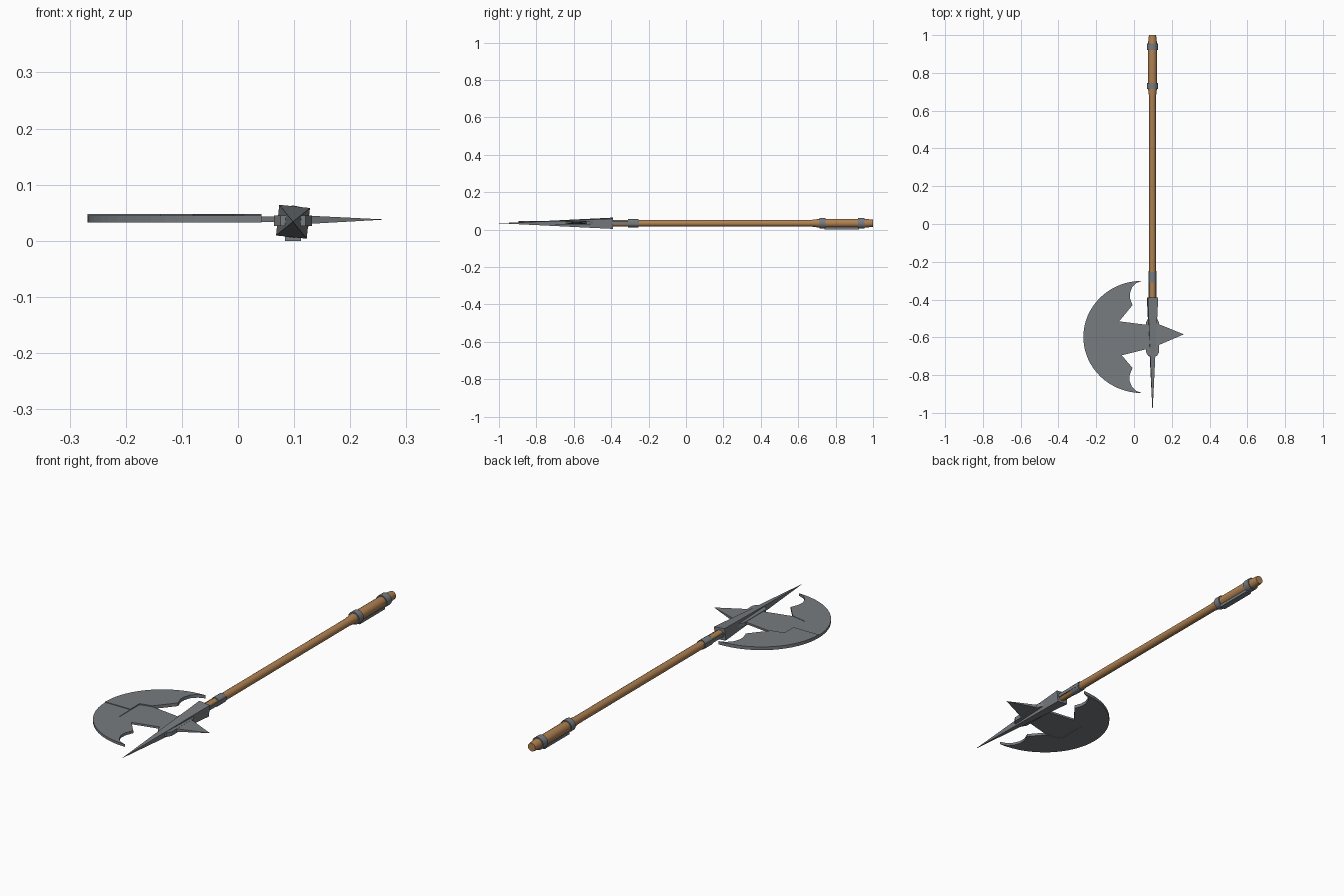
import bpy, bmesh, math
from mathutils import Matrix, Vector

if "Cube" in bpy.data.objects:
    bpy.data.objects.remove(bpy.data.objects["Cube"])

CX, CZ = 0.098, 0.034   # shaft axis
BY = -0.598             # blade centre line


def material(name, rgb):
    m = bpy.data.materials.new(name)
    m.diffuse_color = (*rgb, 1)
    m.use_nodes = True
    m.node_tree.nodes["Principled BSDF"].inputs["Base Color"].default_value = m.diffuse_color
    return m


wood = material("warm wood", (0.43, 0.22, 0.085))
steel = material("grey steel", (0.185, 0.20, 0.215))


def finish(name, bm, mat, smooth=False):
    bmesh.ops.recalc_face_normals(bm, faces=bm.faces)
    me = bpy.data.meshes.new(name)
    bm.to_mesh(me)
    bm.free()
    me.materials.append(mat)
    ob = bpy.data.objects.new(name, me)
    bpy.context.collection.objects.link(ob)
    if smooth:
        bpy.ops.object.select_all(action='DESELECT')
        ob.select_set(True)
        bpy.context.view_layer.objects.active = ob
        bpy.ops.object.shade_smooth_by_angle(angle=math.radians(35))
    return ob


def lathe(name, profile, mat, n=16):
    """Turned part along y: profile is (y, radius)."""
    bm = bmesh.new()
    rings = []
    for y, r in profile:
        rings.append([bm.verts.new((CX + r * math.cos(2 * math.pi * i / n), y,
                                    CZ + r * math.sin(2 * math.pi * i / n))) for i in range(n)])
    for a, b in zip(rings, rings[1:]):
        for i in range(n):
            bm.faces.new((a[i], a[(i + 1) % n], b[(i + 1) % n], b[i]))
    bm.faces.new(rings[0])
    bm.faces.new(rings[-1])
    return finish(name, bm, mat, True)


def plate(name, pts, z0, z1, mat):
    """Flat outline in xy extruded between two heights."""
    bm = bmesh.new()
    f = bm.faces.new([bm.verts.new((x, y, z0)) for x, y in pts])
    top = bmesh.ops.extrude_face_region(bm, geom=[f])["geom"]
    for v in top:
        if isinstance(v, bmesh.types.BMVert):
            v.co.z = z1
    return finish(name, bm, mat)


def box(name, lo, hi, mat):
    return plate(name, [(lo[0], lo[1]), (hi[0], lo[1]), (hi[0], hi[1]), (lo[0], hi[1])],
                 lo[2], hi[2], mat)


# wooden shaft with thicker grip
lathe("shaft", [(-0.45, 0.018), (0.67, 0.018), (0.72, 0.024), (0.955, 0.024), (1.0, 0.019)], wood)

# grip rings and the collar below the head
for name, y0, y1, r in (("grip_ring_inner", 0.715, 0.747, 0.029),
                        ("grip_ring_outer", 0.92, 0.955, 0.029),
                        ("neck_collar", -0.31, -0.255, 0.0215)):
    lathe(name, [(y0, r), (y1, r)], steel)

# metal strip under the grip, side straps at the neck
box("grip_strip", (CX - 0.014, 0.74, 0.0), (CX + 0.014, 0.925, 0.013), steel)
for s in (-1, 1):
    x = CX + s * 0.018
    box("neck_strap", (x - 0.003, -0.41, 0.027), (x + 0.003, -0.25, 0.043), steel)

# long four-sided spike, slightly twisted
bm = bmesh.new()
rot = Matrix.Rotation(math.radians(6), 3, 'Y')
base = [bm.verts.new(Vector((CX, -0.39, CZ)) + rot @ Vector((a * 0.0275, 0, b * 0.0275)))
        for a, b in ((-1, -1), (1, -1), (1, 1), (-1, 1))]
tip = bm.verts.new((CX, -1.0, CZ))
bm.faces.new(base)
for i in range(4):
    bm.faces.new((base[i], base[(i + 1) % 4], tip))
finish("top_spike", bm, steel)

# chamfered block that holds the blade
plate("head_block", [(CX - 0.022, -0.70), (CX + 0.022, -0.70), (CX + 0.034, -0.68),
                     (CX + 0.034, -0.52), (CX + 0.022, -0.495), (CX - 0.022, -0.495),
                     (CX - 0.034, -0.52), (CX - 0.034, -0.68)], 0.026, 0.045, steel)

# crescent blade in two halves
def arc(a0, a1, n=16):
    return [(0.042 - 0.31 * math.cos(math.radians(a0 + (a1 - a0) * i / n)),
             BY + 0.297 * math.sin(math.radians(a0 + (a1 - a0) * i / n))) for i in range(n + 1)]


upper = arc(0, 90) + [(0.012, -0.313), (-0.01, -0.335), (-0.021, -0.365), (-0.021, -0.395),
                      (-0.008, -0.43), (-0.08, -0.517), (-0.138, -0.53), (-0.138, BY)]
lower = arc(0, -90) + [(0.01, -0.883), (-0.012, -0.86), (-0.024, -0.83), (-0.023, -0.80),
                       (-0.008, -0.762), (-0.065, -0.695), (-0.138, -0.68), (-0.138, BY)]
plate("blade_upper", upper, 0.033, 0.048, steel)
plate("blade_lower", lower, 0.033, 0.045, steel)

# tongue joining blade to block
plate("blade_tongue", [(-0.14, -0.53), (-0.08, -0.515), (0.075, -0.535), (0.075, -0.66),
                       (-0.065, -0.695), (-0.14, -0.68)], 0.034, 0.043, steel)

# pointed back spike, tapering in both directions
bm = bmesh.new()
base = [bm.verts.new((0.122, y, z)) for y, z in
        ((-0.527, 0.030), (-0.645, 0.030), (-0.645, 0.045), (-0.527, 0.045))]
tip = bm.verts.new((0.264, -0.584, 0.038))
bm.faces.new(base)
for i in range(4):
    bm.faces.new((base[i], base[(i + 1) % 4], tip))
finish("back_spike", bm, steel)
